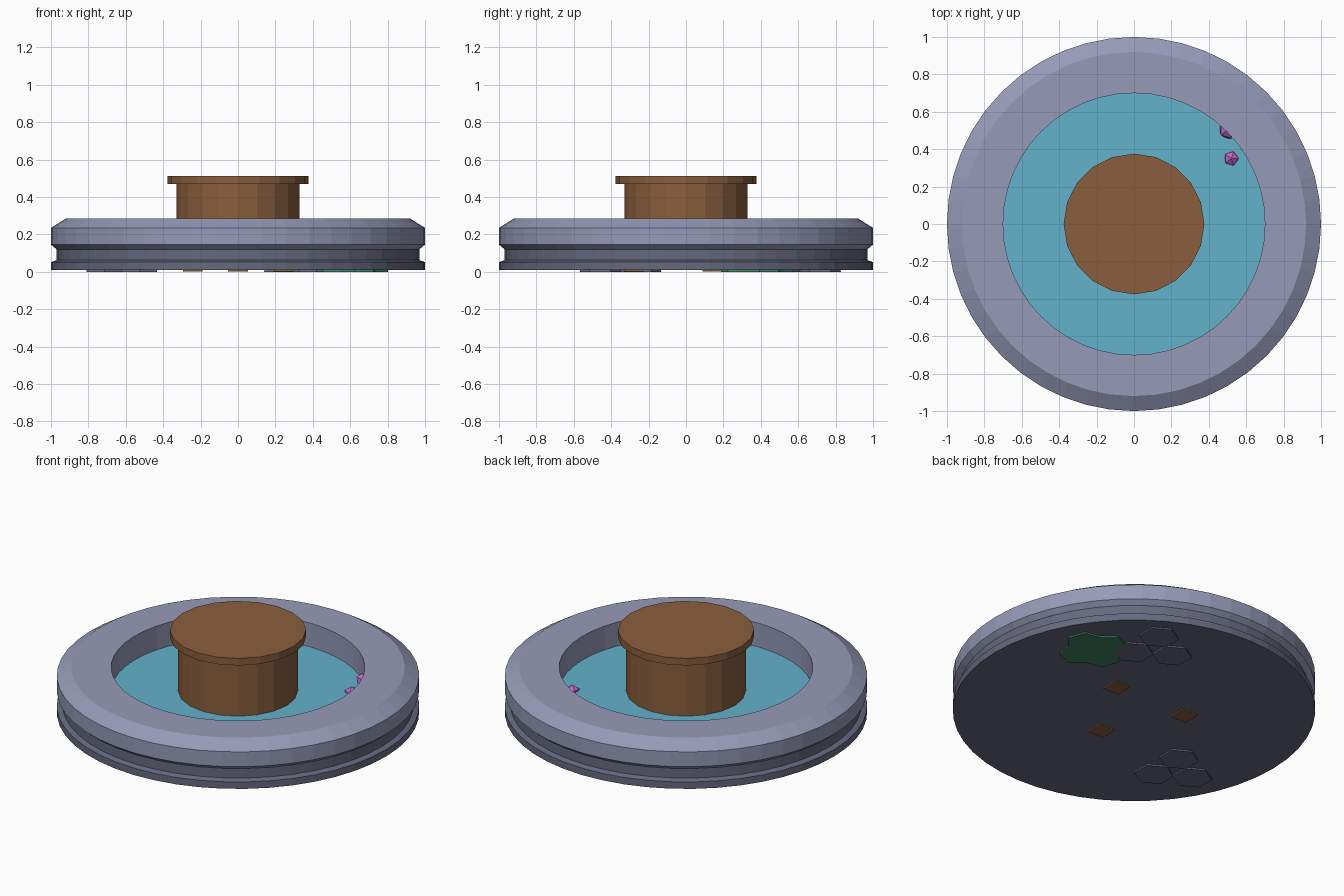
import bpy, bmesh, math
from mathutils import Matrix, Vector

cube = bpy.data.objects.get("Cube")
if cube:
    bpy.data.objects.remove(cube, do_unlink=True)


def material(name, srgb):
    lin = [((c / 255 + 0.055) / 1.055) ** 2.4 for c in srgb] + [1.0]
    m = bpy.data.materials.new(name)
    m.use_nodes = True
    m.diffuse_color = lin
    m.node_tree.nodes["Principled BSDF"].inputs["Base Color"].default_value = lin
    return m


pale_stone = material("pale_stone", (150, 154, 184))
dark_stone = material("dark_stone", (102, 105, 126))
wood = material("wood", (138, 95, 61))
water_blue = material("water_blue", (100, 178, 204))
plant_green = material("plant_green", (60, 132, 98))
petal_purple = material("petal_purple", (196, 104, 200))


def finish(bm, name, mat):
    bmesh.ops.recalc_face_normals(bm, faces=bm.faces[:])
    mesh = bpy.data.meshes.new(name)
    bm.to_mesh(mesh)
    bm.free()
    mesh.materials.append(mat)
    ob = bpy.data.objects.new(name, mesh)
    bpy.context.collection.objects.link(ob)
    return ob


def lathe(name, profile, sides, mat, closed=False):
    """Spin an (r, z) profile round the z axis; open profiles get end caps."""
    bm = bmesh.new()
    rings = []
    for r, z in profile:
        angles = [math.tau * i / sides for i in range(sides)]
        rings.append([bm.verts.new((r * math.cos(a), r * math.sin(a), z)) for a in angles])
    pairs = list(zip(rings, rings[1:]))
    if closed:
        pairs.append((rings[-1], rings[0]))
    else:
        bm.faces.new(rings[0])
        bm.faces.new(rings[-1])
    for a, b in pairs:
        for i in range(sides):
            j = (i + 1) % sides
            bm.faces.new((a[i], a[j], b[j], b[i]))
    return finish(bm, name, mat)


def lobed_clump(name, centre, offset, radius, turn, lobes, mat, height):
    """Overlapping six-sided lumps set round a centre."""
    bm = bmesh.new()
    for i in range(lobes):
        a = turn + math.tau * i / lobes
        pos = Vector((centre[0] + offset * math.cos(a), centre[1] + offset * math.sin(a), height / 2))
        bmesh.ops.create_cone(bm, cap_ends=True, segments=6, radius1=radius, radius2=radius * 0.9,
                              depth=height, matrix=Matrix.Translation(pos) @ Matrix.Rotation(a, 4, "Z"))
    return finish(bm, name, mat)


# Basin: dark foot below, pale chamfered rim above
lathe("basin_foot", [(1, 0.01), (1, 0.052), (0.97, 0.062), (0.97, 0.125)], 48, dark_stone)
lathe("basin_rim", [(0.97, 0.12), (1, 0.145), (1, 0.235), (0.92, 0.285), (0.70, 0.285), (0.70, 0.12)],
      48, pale_stone, closed=True)
lathe("water", [(0.705, 0.126), (0.705, 0.14)], 48, water_blue)

# Central table with a wider top
lathe("pedestal", [(0.33, 0.13), (0.33, 0.475)], 20, wood)
lathe("pedestal_top", [(0.376, 0.47), (0.376, 0.513)], 20, wood)

# Three square legs showing under the base
for i in range(3):
    a = math.radians(-90 + 120 * i)
    bm = bmesh.new()
    bmesh.ops.create_cube(bm, size=1, matrix=Matrix.Translation(
        (0.28 * math.cos(a), 0.28 * math.sin(a), 0.06)) @ Matrix.Diagonal((0.105, 0.105, 0.115, 1)))
    finish(bm, "leg_%d" % (i + 1), wood)

# Lumpy stones and plant under the base
lobed_clump("stone_front", (-0.59, -0.35), 0.125, 0.11, math.pi, 3, dark_stone, 0.05)
lobed_clump("stone_back", (0.36, 0.61), 0.125, 0.11, math.pi, 3, dark_stone, 0.05)
lobed_clump("plant", (0.61, 0.38), 0.09, 0.11, math.radians(20), 4, plant_green, 0.06)

# Faceted blossoms breaking the water surface
for name, pos, r in (("blossom_small", (0.52, 0.35, 0.13), 0.043),
                     ("blossom_large", (0.505, 0.505, 0.145), 0.055)):
    bm = bmesh.new()
    bmesh.ops.create_icosphere(bm, subdivisions=1, radius=r, matrix=Matrix.Translation(pos))
    finish(bm, name, petal_purple)
